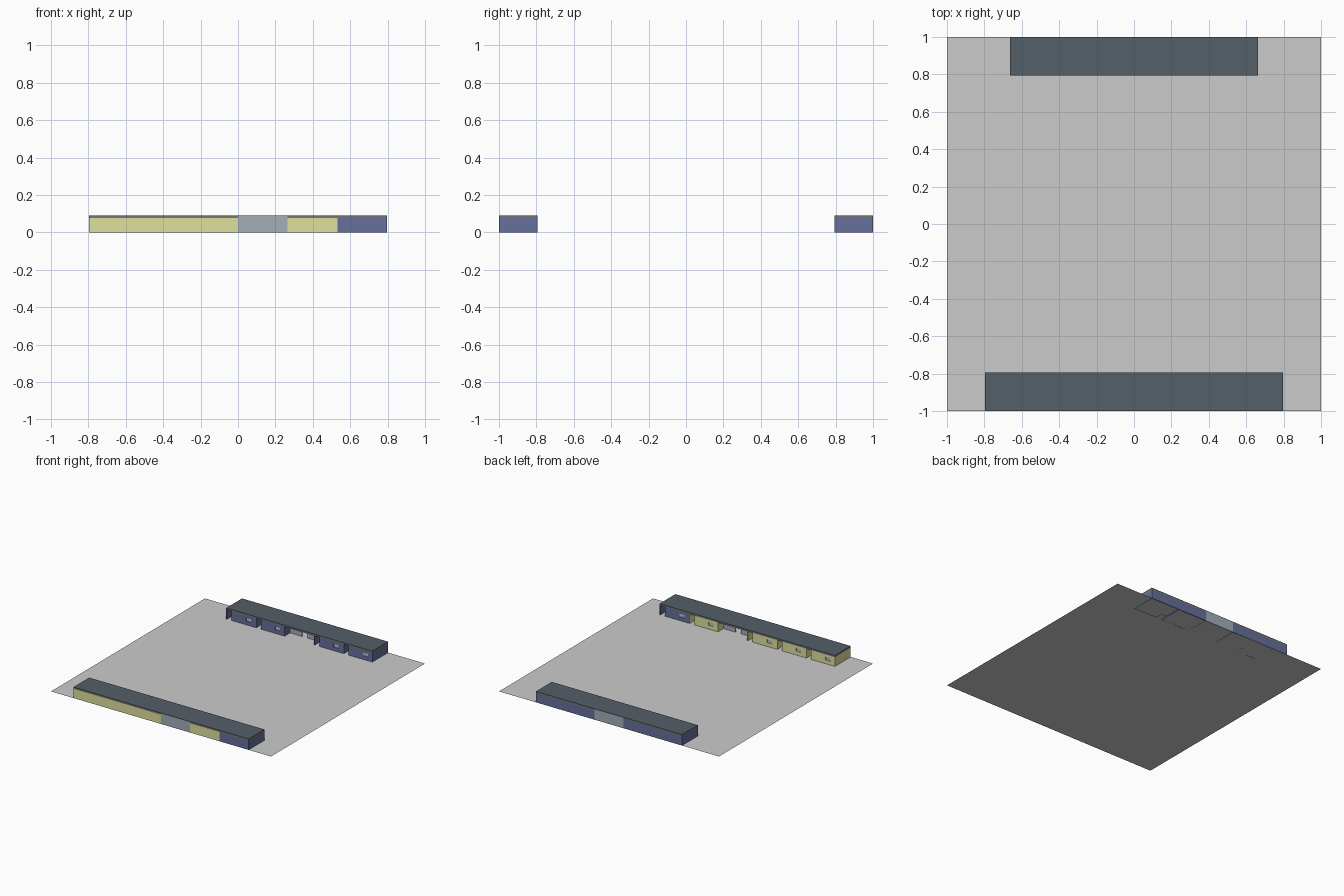
import bpy, bmesh

if "Cube" in bpy.data.objects:
    bpy.data.objects.remove(bpy.data.objects["Cube"])

U, D, H, T = 0.2655, 0.205, 0.076, 0.008   # unit width, depth, wall height, wall thickness
ROOF = 0.09


def lin(c):
    return c / 12.92 if c <= 0.04045 else ((c + 0.055) / 1.055) ** 2.4


def material(name, rgb):
    m = bpy.data.materials.new(name)
    m.diffuse_color = (*[lin(c) for c in rgb], 1)
    m.use_nodes = True
    m.node_tree.nodes["Principled BSDF"].inputs["Base Color"].default_value = m.diffuse_color
    return m


YELLOW = material("yellow_wall", (0.88, 0.88, 0.62))
BLUE = material("blue_wall", (0.40, 0.44, 0.61))
STONE = material("stone_wall", (0.64, 0.68, 0.72))
SLATE = material("slate_roof", (0.33, 0.37, 0.41))
FASCIA = material("fascia", (0.46, 0.46, 0.44))
GLASS = material("glass", (0.70, 0.75, 0.80))


def boxes(name, mat, spans, x0, side):
    """Boxes given as (x1, x2, d1, d2, z1, z2); d runs from the courtyard face to the rear wall."""
    bm = bmesh.new()
    for x1, x2, d1, d2, z1, z2 in spans:
        v = bmesh.ops.create_cube(bm, size=1)["verts"]
        for p in v:
            p.co.x = side * (x0 + (x2 if p.co.x > 0 else x1))
            p.co.y = side * (1 - D + (d2 if p.co.y > 0 else d1))
            p.co.z = z2 if p.co.z > 0 else z1
    bmesh.ops.recalc_face_normals(bm, faces=bm.faces)
    me = bpy.data.meshes.new(name)
    bm.to_mesh(me)
    bm.free()
    me.materials.append(mat)
    ob = bpy.data.objects.new(name, me)
    bpy.context.collection.objects.link(ob)
    return ob


def room(x0, side, mat):
    wx1, wx2, wz1, wz2 = 0.18, 0.225, 0.031, 0.057   # window opening
    door = 0.05                                       # width of the entry recess
    boxes("room_walls", mat, [
        (0, U, D - T, D, 0, H),                       # rear
        (0, T, 0, D - T, 0, H),                       # sides
        (U - T, U, 0, D - T, 0, H),
        (door, wx1, 0, T, 0, H),                      # front around the window
        (wx2, U - T, 0, T, 0, H),
        (wx1, wx2, 0, T, 0, wz1),
        (wx1, wx2, 0, T, wz2, H),
        (door, door + T, T, 0.06, 0, H),              # entry recess
        (T, door + T, 0.06, 0.06 + T, 0, H),
    ], x0, side)
    boxes("window_pane", GLASS, [(wx1, wx2, T * 0.5, T * 0.8, wz1, wz2)], x0, side)
    boxes("fascia", FASCIA, [(0, U, 0, D, H, 0.087)], x0, side)


def lobby(x0, side):
    # recessed stone bay with an open doorway
    boxes("lobby_walls", STONE, [
        (0, U, D - T, D, 0, 0.087),
        (0, 0.11, 0.07, 0.07 + T, 0, H),
        (0.158, U, 0.07, 0.07 + T, 0, H),
        (0, T, 0.07 + T, D - T, 0, H),
        (U - T, U, 0.07 + T, D - T, 0, H),
    ], x0, side)
    boxes("fascia", FASCIA, [(0, U, 0, D - T, H, 0.087)], x0, side)


def row(side, colours):
    start = -U * len(colours) / 2
    for i, c in enumerate(colours):
        x0 = start + i * U
        if c is STONE:
            lobby(x0, side)
        else:
            room(x0, side, c)
    boxes("roof", SLATE, [(0, U * len(colours), 0, D, 0.087, ROOF)], start, side)


# two facing rows of rooms
row(1, [BLUE, BLUE, STONE, BLUE, BLUE])
row(-1, [BLUE, YELLOW, STONE, YELLOW, YELLOW, YELLOW])

# courtyard sheet
bpy.ops.mesh.primitive_plane_add(size=2)
bpy.context.object.name = "courtyard"
